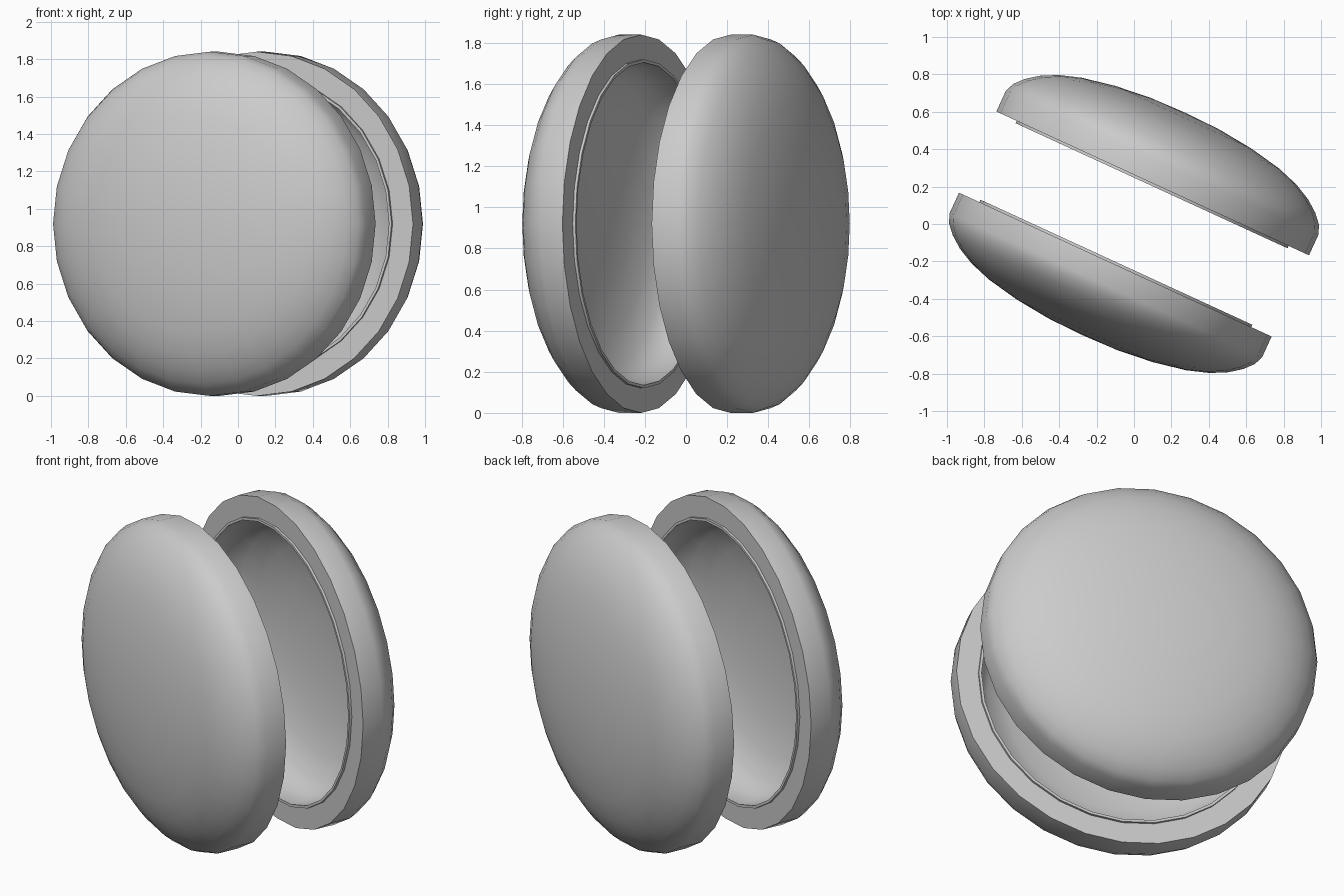
import bpy, bmesh, math
from mathutils import Matrix, Vector

cube = bpy.data.objects.get("Cube")
if cube:
    bpy.data.objects.remove(cube, do_unlink=True)

SEGMENTS = 28
TURN = math.radians(-24.7)
CENTRE_Z = 0.92

grey = bpy.data.materials.new("light grey")
grey.use_nodes = True
colour = (0.6, 0.6, 0.6, 1)
grey.diffuse_color = colour
grey.node_tree.nodes["Principled BSDF"].inputs["Base Color"].default_value = colour

# Closed half-section (radius, distance outward): dome, wall, rim, lip, hollow
SECTION = [
    (0, 0.655), (0.2, 0.65), (0.4, 0.629), (0.58, 0.594), (0.7, 0.555),
    (0.79, 0.509), (0.855, 0.46), (0.9, 0.41), (0.92, 0.36), (0.92, 0.239),
    (0.80, 0.239), (0.80, 0.225), (0.785, 0.225), (0.785, 0.29),
    (0.76, 0.36), (0.7, 0.42), (0.58, 0.475), (0.4, 0.515), (0.2, 0.535), (0, 0.54),
]


def make_shell(name, angle):
    bm = bmesh.new()
    verts = [bm.verts.new((r, -d, 0)) for r, d in SECTION]
    edges = [bm.edges.new(pair) for pair in zip(verts, verts[1:])]
    # Revolve the section about the shared axis
    bmesh.ops.spin(bm, geom=verts + edges, cent=(0, 0, 0), axis=(0, 1, 0),
                   angle=math.tau, steps=SEGMENTS, use_duplicate=False)
    bmesh.ops.remove_doubles(bm, verts=bm.verts, dist=0.0005)
    bmesh.ops.recalc_face_normals(bm, faces=bm.faces)
    bm.transform(Matrix.Translation(Vector((0, 0, CENTRE_Z))) @ Matrix.Rotation(angle, 4, "Z"))
    mesh = bpy.data.meshes.new(name)
    bm.to_mesh(mesh)
    bm.free()
    mesh.materials.append(grey)
    shell = bpy.data.objects.new(name, mesh)
    bpy.context.collection.objects.link(shell)
    bpy.ops.object.select_all(action="DESELECT")
    shell.select_set(True)
    bpy.context.view_layer.objects.active = shell
    bpy.ops.object.shade_smooth_by_angle(angle=math.radians(40))


# Two matching shells facing each other
make_shell("front_shell", TURN)
make_shell("back_shell", TURN + math.pi)
